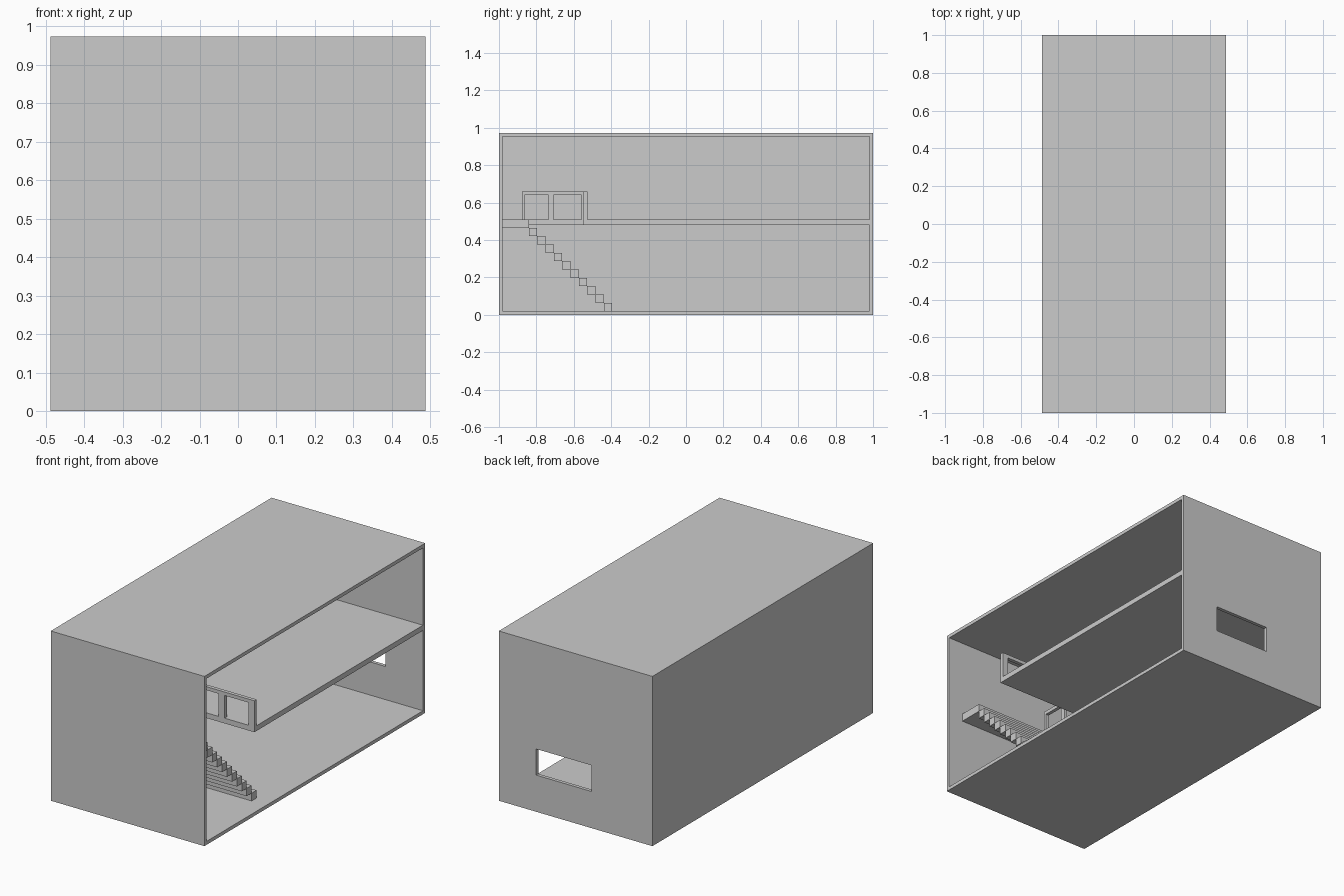
import bpy, bmesh
from mathutils import Vector

if "Cube" in bpy.data.objects:
    bpy.data.objects.remove(bpy.data.objects["Cube"])

W, L, H, T = 0.487, 1.0, 0.973, 0.02      # half width, half length, height, wall
FLOOR, SLAB_LO, SLAB_HI = 0.02, 0.48, 0.51


def finish(name, bm):
    bmesh.ops.recalc_face_normals(bm, faces=bm.faces)
    me = bpy.data.meshes.new(name)
    bm.to_mesh(me)
    bm.free()
    ob = bpy.data.objects.new(name, me)
    bpy.context.collection.objects.link(ob)
    return ob


def add_box(bm, lo, hi):
    lo, hi = Vector(lo), Vector(hi)
    geom = bmesh.ops.create_cube(bm, size=1)
    for v in geom["verts"]:
        v.co = (lo + hi) / 2 + v.co * (hi - lo)


def panel(name, axes, us, vs, w, holes):
    """Flat plate on a grid of breakpoints, with some cells left out."""
    bm = bmesh.new()
    a, b, c = ("xyz".index(k) for k in axes)
    grid = {}
    for i, u in enumerate(us):
        for j, v in enumerate(vs):
            p = [0, 0, 0]
            p[a], p[b], p[c] = u, v, w[0]
            grid[i, j] = bm.verts.new(p)
    for i in range(len(us) - 1):
        for j in range(len(vs) - 1):
            if (i, j) not in holes:
                bm.faces.new([grid[i, j], grid[i + 1, j], grid[i + 1, j + 1], grid[i, j + 1]])
    bmesh.ops.delete(bm, geom=[v for v in bm.verts if not v.link_faces], context="VERTS")
    ext = bmesh.ops.extrude_face_region(bm, geom=bm.faces[:], use_keep_orig=True)
    for v in ext["geom"]:
        if isinstance(v, bmesh.types.BMVert):
            v.co[c] = w[1]
    return finish(name, bm)


# Back wall with a low window
panel("back_wall", "xzy", [-W, -0.10, 0.25, W], [0, 0.21, 0.36, H], (L - T, L), {(1, 1)})

# Remaining shell, open on the right side
shell = {
    "ground_floor": ((-W, -L, 0), (W, L - T, T)),
    "roof": ((-W, -L, H - T), (W, L - T, H)),
    "front_wall": ((-W, -L, T), (W, -L + T, H - T)),
    "left_wall": ((-W, -L + T, T), (-W + T, L - T, H - T)),
}
for name, (lo, hi) in shell.items():
    bm = bmesh.new()
    add_box(bm, lo, hi)
    finish(name, bm)

# Upper floor, L-shaped around the stairwell
EDGE_X, EDGE_Y = -0.10, -0.547
panel("upper_floor", "xyz", [-W + T, EDGE_X, W], [-L + T, EDGE_Y, L - T],
      (SLAB_LO, SLAB_HI), {(1, 0)})

# Railings along both stairwell edges
rail_z = [SLAB_HI, 0.64, 0.66]
panel("stairwell_end_railing", "xzy",
      [-0.12, -0.08, 0.07, 0.108, 0.26, 0.298, 0.45, W], rail_z,
      (EDGE_Y, EDGE_Y + 0.021), {(1, 0), (3, 0), (5, 0)})
panel("stairwell_side_railing", "yzx",
      [-0.877, -0.863, -0.735, -0.708, -0.56, EDGE_Y], rail_z,
      (-0.12, EDGE_X), {(1, 0), (3, 0)})

# Landing and ten block steps
STEPS, STAIR_R, TOP_Y = 10, 0.394, -0.84
rise = (SLAB_HI - FLOOR) / (STEPS + 1)
run = 0.0445
bm = bmesh.new()
add_box(bm, (EDGE_X, -L + T, SLAB_HI - rise), (STAIR_R, TOP_Y, SLAB_HI))
finish("landing", bm)
bm = bmesh.new()
for k in range(STEPS):
    top = SLAB_HI - rise * (k + 1)
    y = TOP_Y + run * k
    add_box(bm, (EDGE_X, y, top - rise), (STAIR_R, y + run, top))
finish("stair_steps", bm)
